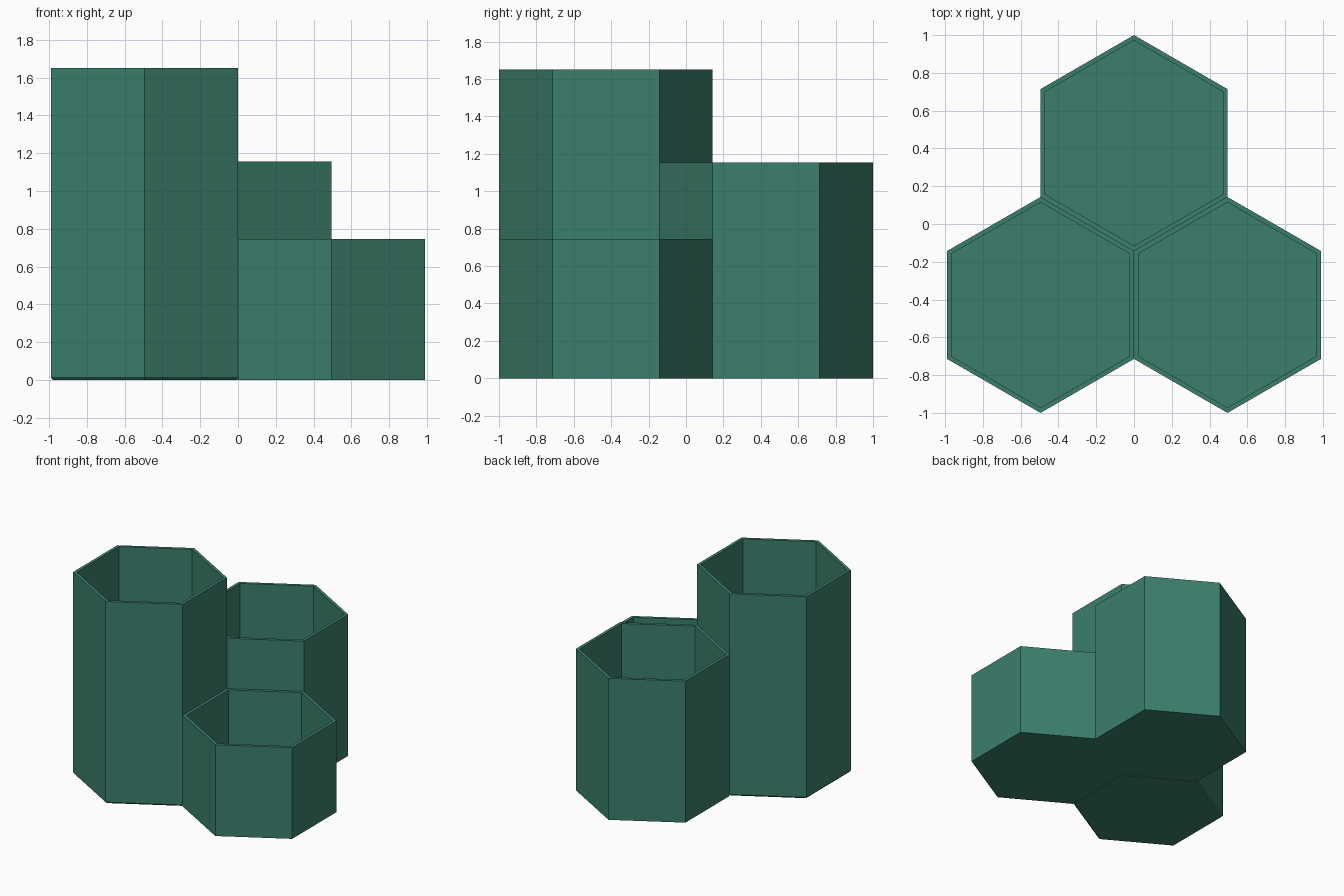
import bpy
import bmesh
from math import cos, sin, pi, sqrt

cube = bpy.data.objects.get("Cube")
if cube:
    bpy.data.objects.remove(cube, do_unlink=True)

RADIUS = 2 / 3.5                    # hexagon corner radius
APOTHEM = RADIUS * sqrt(3) / 2      # centre to flat side
INNER = RADIUS - 0.028
FLOOR = 0.024

green = bpy.data.materials.new("muted teal green")
green.use_nodes = True
colour = (0.044, 0.212, 0.152, 1)
green.diffuse_color = colour
green.node_tree.nodes["Principled BSDF"].inputs["Base Color"].default_value = colour


def hex_cup(name, x, y, height, foot_bevel=0):
    """Open hexagonal cup with a thin wall and a floor."""
    profile = [(RADIUS, 0), (RADIUS, height), (INNER, height), (INNER, FLOOR)]
    if foot_bevel:
        profile[:1] = [(RADIUS - foot_bevel, 0), (RADIUS, foot_bevel)]
    bm = bmesh.new()
    rings = []
    for r, z in profile:
        angles = [pi / 6 + i * pi / 3 for i in range(6)]
        rings.append([bm.verts.new((r * cos(a), r * sin(a), z)) for a in angles])
    for low, high in zip(rings, rings[1:]):
        for i in range(6):
            j = (i + 1) % 6
            bm.faces.new((low[i], low[j], high[j], high[i]))
    bm.faces.new(rings[0][::-1])    # underside
    bm.faces.new(rings[-1])         # inside floor
    bmesh.ops.recalc_face_normals(bm, faces=bm.faces)
    mesh = bpy.data.meshes.new(name)
    bm.to_mesh(mesh)
    bm.free()
    mesh.materials.append(green)
    cup = bpy.data.objects.new(name, mesh)
    cup.location = (x, y, 0)
    bpy.context.collection.objects.link(cup)


# Three cups nested side by side
row = RADIUS * 0.75
hex_cup("tall_cup", -APOTHEM, -row, 1.65, 0.012)
hex_cup("medium_cup", 0, row, 1.155)
hex_cup("short_cup", APOTHEM, -row, 0.745)
